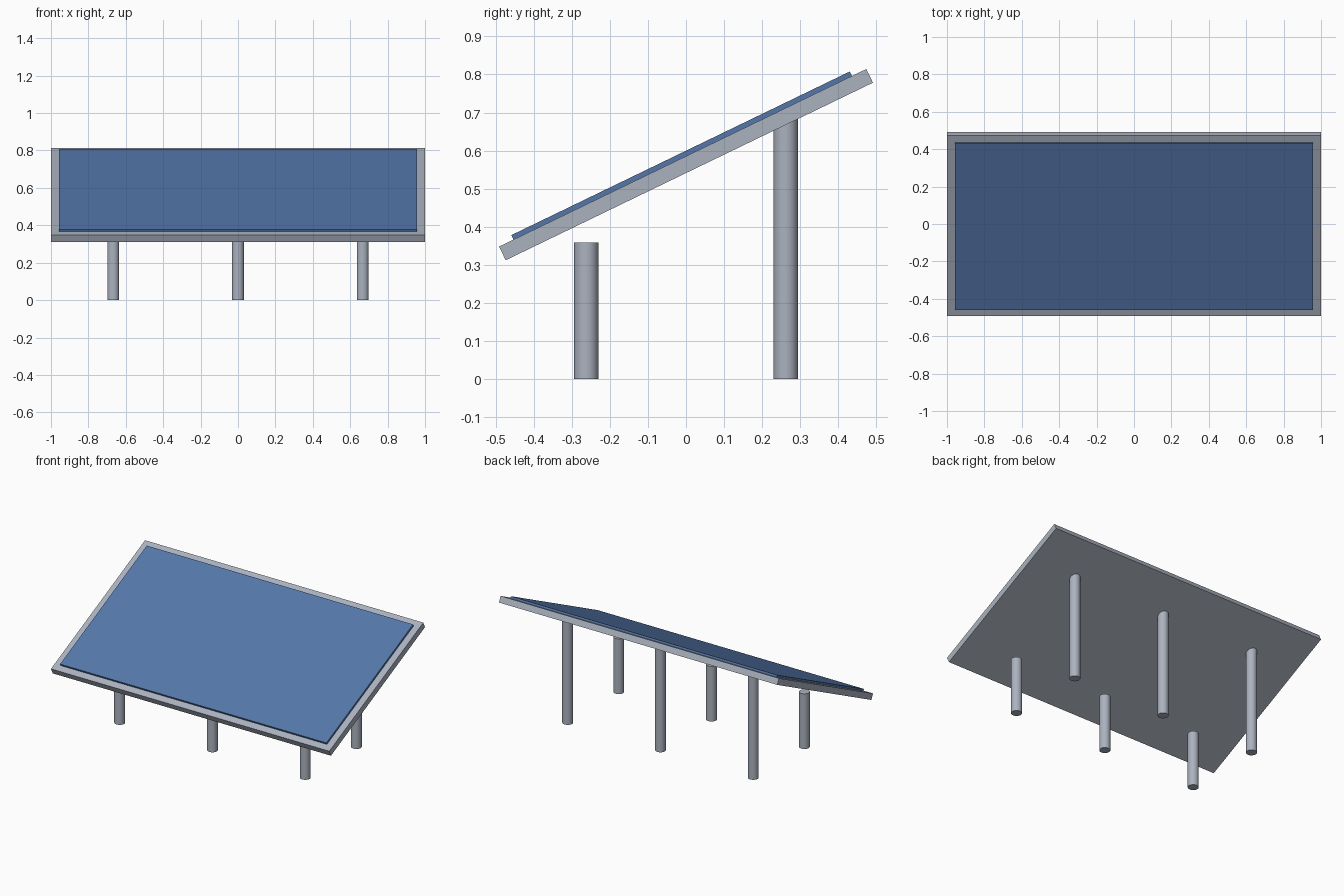
import bpy
import math
from mathutils import Matrix, Vector

cube = bpy.data.objects.get("Cube")
if cube:
    bpy.data.objects.remove(cube, do_unlink=True)


def make_material(name, rgb):
    mat = bpy.data.materials.new(name)
    mat.use_nodes = True
    mat.diffuse_color = (*rgb, 1)
    mat.node_tree.nodes["Principled BSDF"].inputs["Base Color"].default_value = (*rgb, 1)
    return mat


grey = make_material("grey metal", (0.41, 0.45, 0.52))
blue = make_material("blue glass", (0.09, 0.185, 0.40))

TILT = Matrix.Rotation(math.radians(25.8), 4, "X")
CENTRE = Vector((0, 0, 0.563))
FRAME_THICK = 0.04
GLASS_THICK = 0.013


def tilted_slab(name, width, depth, thick, offset, mat):
    """Box lying in the tilted plane, shifted along the plane's normal."""
    bpy.ops.mesh.primitive_cube_add(size=1)
    slab = bpy.context.object
    slab.name = name
    slab.data.transform(Matrix.Diagonal((width, depth, thick, 1)))
    slab.location = CENTRE + TILT @ Vector((0, 0, offset))
    slab.rotation_euler = TILT.to_euler()
    slab.data.materials.append(mat)


def post(name, x, y, height):
    bpy.ops.mesh.primitive_cylinder_add(
        vertices=32, radius=0.032, depth=height, location=(x, y, height / 2))
    leg = bpy.context.object
    leg.name = name
    leg.data.materials.append(grey)
    bpy.ops.object.shade_smooth_by_angle(angle=math.radians(40))


# Tilted backing frame with the glass panel resting on it
tilted_slab("panel_frame", 2.0, 1.072, FRAME_THICK, 0, grey)
tilted_slab("glass_panel", 1.914, 0.988, GLASS_THICK,
            (FRAME_THICK + GLASS_THICK) / 2, blue)

# Short posts in front, tall posts behind
for side, x in (("right", -0.667), ("middle", 0), ("left", 0.667)):
    post("front_post_" + side, x, -0.262, 0.358)
    post("back_post_" + side, x, 0.262, 0.688)
